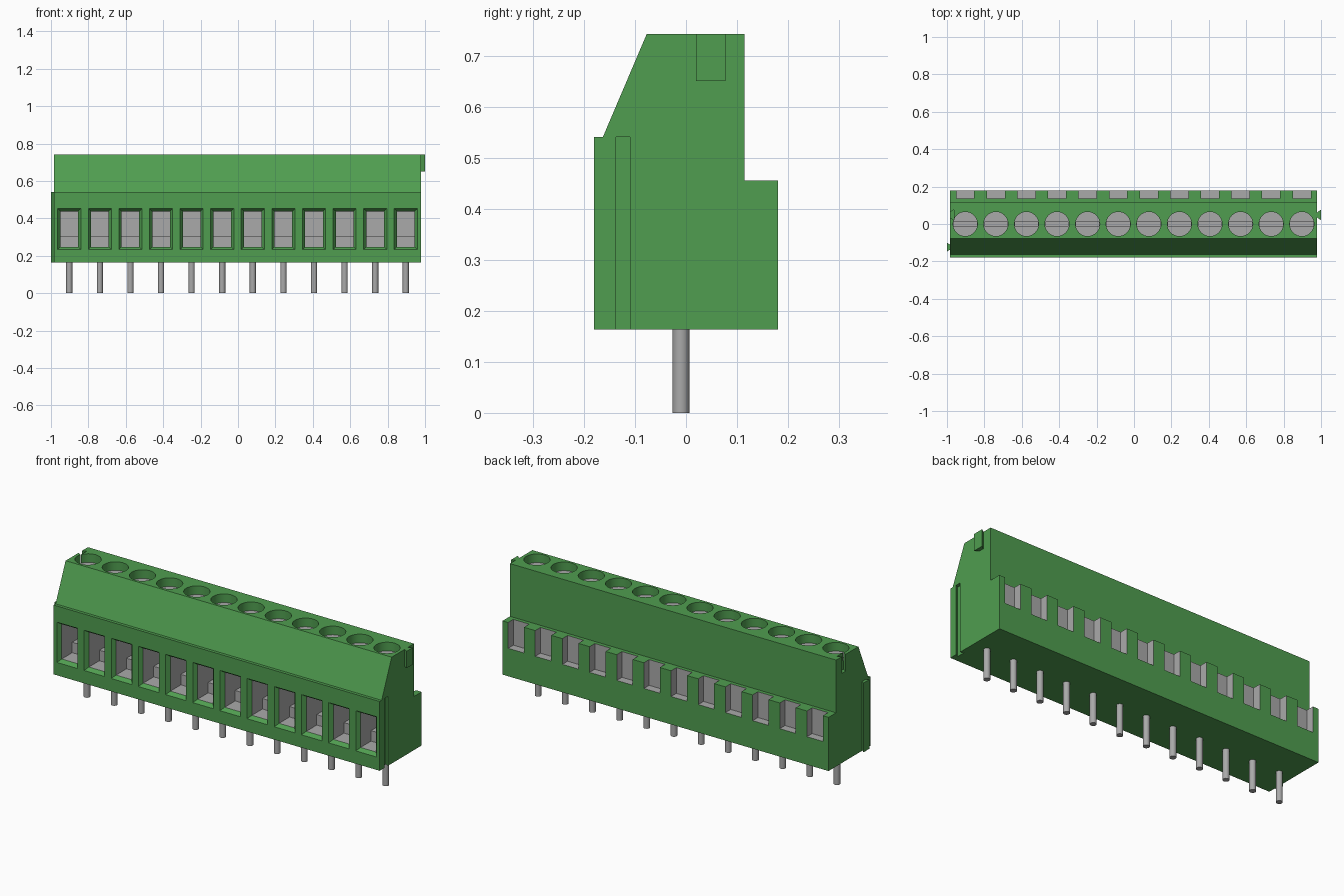
import bpy, bmesh, math
from mathutils import Matrix

cube = bpy.data.objects.get("Cube")
if cube:
    bpy.data.objects.remove(cube)


def material(name, rgb):
    m = bpy.data.materials.new(name)
    m.use_nodes = True
    m.diffuse_color = (*rgb, 1)
    bsdf = next(n for n in m.node_tree.nodes if n.type == 'BSDF_PRINCIPLED')
    bsdf.inputs["Base Color"].default_value = (*rgb, 1)
    return m


MATS = [material("green plastic", (0.08, 0.34, 0.08)),
        material("grey metal", (0.40, 0.40, 0.40))]
GREEN, METAL = 0, 1

LEFT, RIGHT = -0.984, 0.979      # end faces of the housing
WAYS = 12
PITCH = (RIGHT - LEFT) / WAYS
CENTRES = [LEFT + PITCH * (i + 0.5) for i in range(WAYS)]
BASE, TOP, LEDGE, LIP = 0.163, 0.742, 0.455, 0.54


def loft(bm, rings, mats, cap_mat=GREEN):
    """Join matching rings of points; one material per band, caps on both ends."""
    loops = [[bm.verts.new(p) for p in ring] for ring in rings]
    n = len(loops[0])
    for a, b, m in zip(loops, loops[1:], mats):
        for i in range(n):
            j = (i + 1) % n
            bm.faces.new((a[i], a[j], b[j], b[i])).material_index = m
    for ring in (loops[0][::-1], loops[-1]):
        bm.faces.new(ring).material_index = cap_mat


def box(bm, x, y, z, mat):
    ring = lambda h: [(x[0], y[0], h), (x[1], y[0], h), (x[1], y[1], h), (x[0], y[1], h)]
    loft(bm, [ring(z[0]), ring(z[1])], [mat], mat)


def rod(bm, x, y, r, z0, z1, side, cap, seg=32):
    ring = lambda h: [(x + r * math.cos(math.tau * i / seg),
                       y + r * math.sin(math.tau * i / seg), h) for i in range(seg)]
    loft(bm, [ring(z0), ring(z1)], [side], cap)


def dovetail(bm, x_root, x_tip, y, root, tip, z0, z1):
    ring = lambda h: [(x_root, y - root, h), (x_tip, y - tip, h),
                      (x_tip, y + tip, h), (x_root, y + root, h)]
    loft(bm, [ring(z0), ring(z1)], [GREEN])


def make(name, bm, smooth=False):
    bmesh.ops.recalc_face_normals(bm, faces=bm.faces)
    mesh = bpy.data.meshes.new(name)
    bm.to_mesh(mesh)
    bm.free()
    for m in MATS:
        mesh.materials.append(m)
    ob = bpy.data.objects.new(name, mesh)
    bpy.context.collection.objects.link(ob)
    if smooth:
        smooth_shade(ob)
    return ob


def smooth_shade(ob):
    bpy.ops.object.select_all(action='DESELECT')
    bpy.context.view_layer.objects.active = ob
    ob.select_set(True)
    bpy.ops.object.shade_smooth_by_angle(angle=math.radians(20))


def cut(target, bm, name):
    cutter = make(name, bm)
    cutter.hide_render = True
    mod = target.modifiers.new(name, 'BOOLEAN')
    mod.operation, mod.solver, mod.object = 'DIFFERENCE', 'EXACT', cutter
    bpy.context.view_layer.objects.active = target
    bpy.ops.object.modifier_apply(modifier=name)
    bpy.data.objects.remove(cutter)


# Housing: stepped side profile extruded along x
profile = [(-0.18, BASE), (0.18, BASE), (0.18, LEDGE), (0.115, LEDGE),
           (0.115, TOP), (-0.077, TOP), (-0.163, LIP), (-0.18, LIP)]
bm = bmesh.new()
loft(bm, [[(x, y, z) for y, z in profile] for x in (LEFT, RIGHT)], [GREEN])
housing = make("housing", bm)

# Wire openings: bevelled green mouth leading to a metal chamber
bm = bmesh.new()
for x in CENTRES:
    def mouth(y, w, z0, z1):
        return [(x - w, y, z0), (x + w, y, z0), (x + w, y, z1), (x - w, y, z1)]
    loft(bm, [mouth(-0.2, 0.062, 0.233, 0.452), mouth(-0.18, 0.062, 0.233, 0.452),
              mouth(-0.16, 0.047, 0.248, 0.438), mouth(0.08, 0.047, 0.248, 0.438)],
         [GREEN, GREEN, METAL], METAL)
cut(housing, bm, "wire_opening_cutter")

# Rear notches showing the contacts
bm = bmesh.new()
for x in CENTRES:
    box(bm, (x - 0.048, x + 0.048), (0.135, 0.25), (0.315, 0.5), METAL)
cut(housing, bm, "rear_notch_cutter")

# Screw wells with a metal floor, then the driver slots
bm = bmesh.new()
for x in CENTRES:
    rod(bm, x, 0, 0.065, 0.695, 0.8, GREEN, METAL)
cut(housing, bm, "screw_well_cutter")
bm = bmesh.new()
for x in CENTRES:
    box(bm, (x - 0.062, x + 0.062), (-0.012, 0.012), (0.67, 0.72), METAL)
cut(housing, bm, "screw_slot_cutter")

# Dovetail grooves that accept a neighbouring block
RIB_Y, TAB_Y = -0.1235, 0.0485
bm = bmesh.new()
dovetail(bm, RIGHT + 0.001, RIGHT - 0.018, RIB_Y, 0.0135, 0.024, BASE - 0.05, LIP)
dovetail(bm, LEFT - 0.001, LEFT + 0.022, TAB_Y, 0.0135, 0.0285, 0.65, TOP + 0.05)
cut(housing, bm, "groove_cutter")
smooth_shade(housing)

# Matching dovetail rib and tab
bm = bmesh.new()
dovetail(bm, LEFT, -1, RIB_Y, 0.0135, 0.024, BASE, LIP)
make("left_rib", bm)
bm = bmesh.new()
dovetail(bm, RIGHT, 1, TAB_Y, 0.0135, 0.0285, 0.65, TOP)
make("right_tab", bm)

# Clamp steps inside the chambers, and solder pins
for i, x in enumerate(CENTRES, 1):
    bm = bmesh.new()
    box(bm, (x - 0.047, x + 0.047), (-0.07, 0.08), (0.248, 0.305), METAL)
    make(f"clamp_step_{i}", bm)
    bm = bmesh.new()
    rod(bm, x, -0.01, 0.0165, 0, BASE, METAL, METAL, 24)
    make(f"solder_pin_{i}", bm, True)
